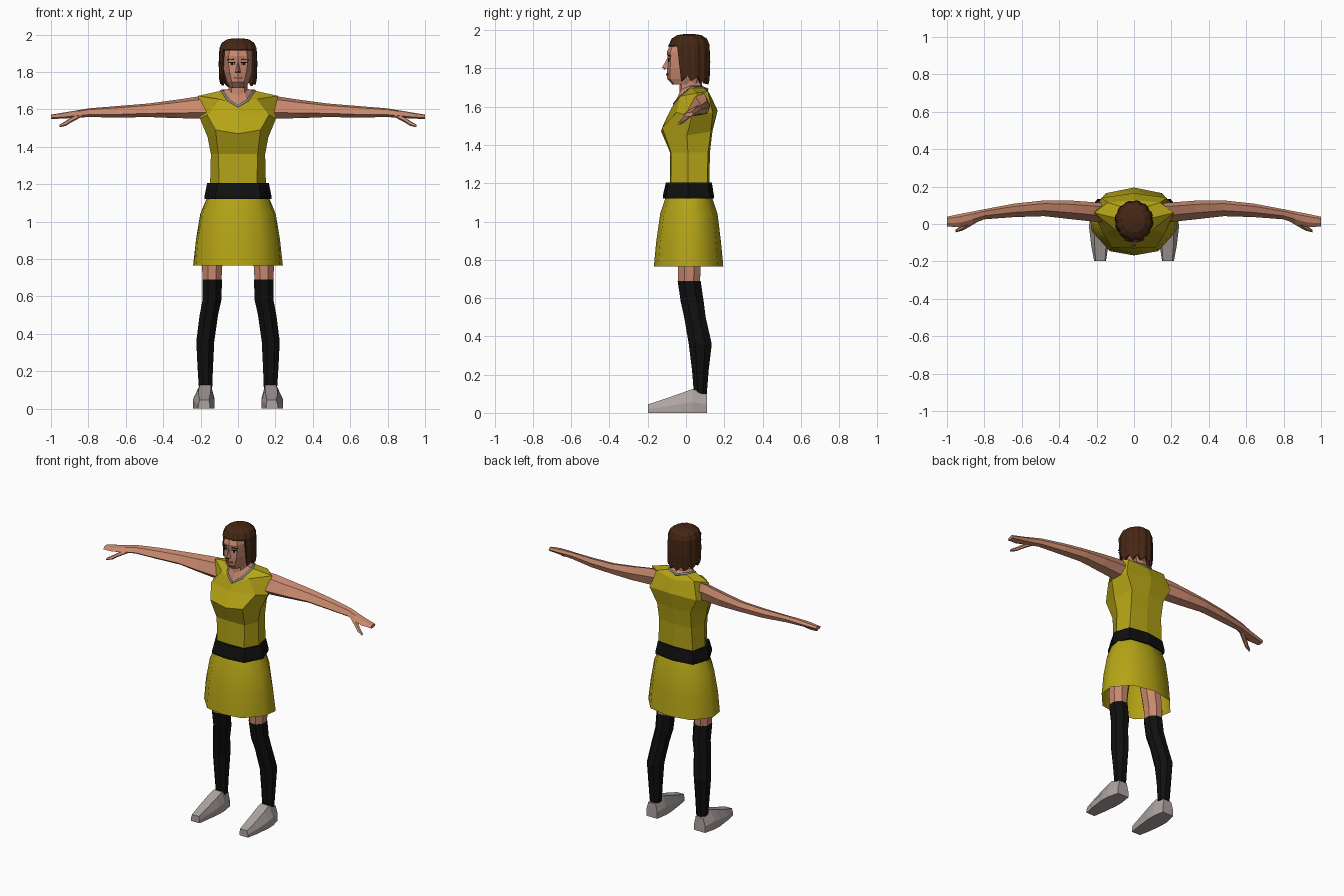
import bpy, bmesh, math

if "Cube" in bpy.data.objects:
    bpy.data.objects.remove(bpy.data.objects["Cube"])

def material(name, rgb):
    m = bpy.data.materials.new(name)
    m.diffuse_color = (*rgb, 1)
    m.use_nodes = True
    m.node_tree.nodes["Principled BSDF"].inputs["Base Color"].default_value = m.diffuse_color
    return m

SKIN = material("skin", (0.58, 0.25, 0.155))
YELLOW = material("yellow_cloth", (0.46, 0.37, 0.008))
BLACK = material("black_cloth", (0.005, 0.005, 0.005))
GREY = material("shoe_grey", (0.42, 0.37, 0.36))
TRIM = material("collar_grey", (0.25, 0.25, 0.27))
HAIR = material("hair_brown", (0.06, 0.02, 0.007))
WHITE = material("eye_white", (0.6, 0.55, 0.5))
LIP = material("lip_red", (0.3, 0.08, 0.06))

def build(name, verts, faces, mat, smooth=None, mirror=False):
    me = bpy.data.meshes.new(name)
    me.from_pydata(verts, [], faces)
    bm = bmesh.new()
    bm.from_mesh(me)
    bmesh.ops.recalc_face_normals(bm, faces=bm.faces)
    bm.to_mesh(me)
    bm.free()
    me.materials.append(mat)
    ob = bpy.data.objects.new(name, me)
    bpy.context.collection.objects.link(ob)
    if mirror:
        ob.modifiers.new("mirror", "MIRROR").use_mirror_merge = False
    if smooth:
        bpy.ops.object.select_all(action="DESELECT")
        ob.select_set(True)
        bpy.context.view_layer.objects.active = ob
        bpy.ops.object.shade_smooth_by_angle(angle=math.radians(smooth))
    return ob

def loft(name, rings, mat, caps=(True, True), **kw):
    """Skin a stack of closed rings that share one point count."""
    n = len(rings[0])
    faces = [(r*n + i, r*n + (i+1) % n, (r+1)*n + (i+1) % n, (r+1)*n + i)
             for r in range(len(rings) - 1) for i in range(n)]
    if caps[0]:
        faces.append(tuple(range(n)))
    if caps[1]:
        faces.append(tuple((len(rings)-1)*n + i for i in range(n)))
    return build(name, [p for r in rings for p in r], faces, mat, **kw)

def sym(z, *half):
    """Full ring from its right half, front centre to back centre."""
    pts = [(p[0], p[1], p[2] if len(p) > 2 else z) for p in half]
    return pts + [(-x, y, h) for x, y, h in pts[-2:0:-1]]

def oval(z, x0, x1, y0, y1, n=8):
    return [((x0+x1)/2 + (x1-x0)/2*math.cos(a)*1.04, (y0+y1)/2 + (y1-y0)/2*math.sin(a)*1.04, z)
            for a in [2*math.pi*(i+.5)/n for i in range(n)]]

def plate(name, c, size, mat, turn=0, tilt=0, mirror=True):
    v = []
    for i in range(8):
        x, y, z = [s/2*(1 if i >> k & 1 else -1) for k, s in enumerate(size)]
        x, z = x*math.cos(tilt) - z*math.sin(tilt), x*math.sin(tilt) + z*math.cos(tilt)
        v.append((c[0] + x*math.cos(turn) - y*math.sin(turn),
                  c[1] + x*math.sin(turn) + y*math.cos(turn), c[2] + z))
    f = [(0, 1, 3, 2), (4, 5, 7, 6), (0, 1, 5, 4), (2, 3, 7, 6), (0, 2, 6, 4), (1, 3, 7, 5)]
    return build(name, v, f, mat, mirror=mirror)

# top: waist to neckline
neckline = sym(0, (0, -.062, 1.615), (.05, -.035, 1.645), (.088, .03, 1.7), (.06, .09, 1.7), (0, .11, 1.69))
loft("top", [
    sym(1.17, (0, -.085), (.10, -.08), (.15, .01), (.13, .11), (0, .122)),
    sym(1.36, (0, -.083), (.105, -.078), (.145, .01), (.12, .115), (0, .125)),
    sym(1.47, (0, -.13), (.12, -.125, 1.49), (.162, .005, 1.45), (.125, .13), (0, .138)),
    sym(1.57, (0, -.088), (.165, -.05), (.203, .03, 1.55), (.175, .14), (0, .165, 1.58)),
    sym(1.66, (0, -.066, 1.61), (.10, -.03, 1.655), (.213, .06, 1.672), (.14, .115, 1.68), (0, .128, 1.66)),
    neckline], YELLOW, caps=(True, False))

# collar trim around the neckline
cu = bpy.data.curves.new("collar", "CURVE")
cu.dimensions = "3D"
cu.bevel_depth, cu.bevel_resolution = .008, 0
sp = cu.splines.new("POLY")
sp.points.add(len(neckline) - 1)
for p, co in zip(sp.points, neckline):
    p.co = (*co, 1)
sp.use_cyclic_u = True
cu.materials.append(TRIM)
collar = bpy.data.objects.new("collar", cu)
bpy.context.collection.objects.link(collar)
bpy.ops.object.select_all(action="DESELECT")
collar.select_set(True)
bpy.context.view_layer.objects.active = collar
bpy.ops.object.convert(target="MESH")

# neck and chest opening
loft("neck", [[(x*.98, y, z - .002) for x, y, z in neckline],
     sym(1.69, (0, -.035, 1.67), (.035, -.025), (.052, .025, 1.71), (.04, .075, 1.71), (0, .085, 1.71)),
     sym(1.76, (0, -.03), (.035, -.02), (.05, .025), (.04, .07), (0, .08))], SKIN)

# belt
loft("belt", [
    sym(1.12, (0, -.12), (.12, -.105), (.18, .01), (.14, .125), (0, .147)),
    sym(1.14, (0, -.12), (.12, -.105), (.178, .01), (.14, .125), (0, .145)),
    sym(1.205, (0, -.105), (.11, -.09), (.165, .01), (.13, .115), (0, .135))], BLACK)

# flared skirt, open at the hem
loft("skirt", [
    sym(.765, (0, -.168), (.13, -.145), (.225, -.04), (.24, .06), (.15, .165), (0, .195)),
    sym(.9, (0, -.155), (.125, -.135), (.215, -.035), (.225, .055), (.145, .155), (0, .182)),
    sym(1.04, (0, -.135), (.115, -.115), (.19, -.03), (.202, .05), (.135, .14), (0, .165)),
    sym(1.13, (0, -.105), (.10, -.09), (.155, -.025), (.165, .045), (.12, .115), (0, .135))],
    YELLOW, caps=(False, True), smooth=60)

# legs and socks
loft("leg", [oval(1.02, .04, .17, -.06, .08), oval(.76, .082, .195, -.045, .078),
     oval(.68, .087, .19, -.043, .076)], SKIN, mirror=True)
loft("sock", [oval(.69, .083, .193, -.046, .079), oval(.58, .087, .192, -.03, .095),
     oval(.5, .105, .207, -.012, .105), oval(.36, .125, .225, .012, .137),
     oval(.22, .132, .218, .03, .12), oval(.1, .137, .21, .04, .11)], BLACK, mirror=True)

# shoes: sections from toe to heel (y, inner, outer, top inner, top outer, height)
loft("shoe", [[(a, y, 0), (b, y, 0), (b, y, h*.45), (d, y, h), (c, y, h), (a, y, h*.45)]
     for y, a, b, c, d, h in [(-.198, .15, .213, .155, .205, .045), (-.12, .138, .228, .15, .21, .07),
                              (-.02, .126, .24, .145, .21, .105), (.035, .126, .238, .145, .205, .125),
                              (.11, .138, .22, .15, .205, .095)]], GREY, mirror=True)

# arms: faceted sections from shoulder to finger tips
SECTION = [(.6, 1), (-.3, .7), (-1, -.45), (-.4, -1), (.7, -.8), (1, .2)]
def limb(name, stations):
    loft(name, [[(x, yc + a*hy, zc + b*hz) for a, b in SECTION] for x, yc, zc, hy, hz in stations],
         SKIN, mirror=True)
limb("arm", [(.15, .06, 1.612, .052, .06), (.21, .064, 1.61, .052, .059), (.33, .075, 1.602, .05, .049),
             (.48, .084, 1.595, .042, .036), (.64, .073, 1.587, .036, .031), (.80, .052, 1.582, .027, .023),
             (.86, .035, 1.575, .032, .02), (.93, .018, 1.567, .036, .016), (1.0, .013, 1.56, .026, .012)])
limb("thumb", [(.83, .035, 1.575, .02, .013), (.885, .0, 1.548, .018, .014), (.92, -.022, 1.525, .014, .013),
               (.955, -.038, 1.511, .007, .007)])

# head
loft("head", [
    sym(1.715, (0, -.07), (.028, -.06), (.043, -.02), (.045, .05), (0, .06)),
    sym(1.745, (0, -.098), (.033, -.085), (.058, -.02), (.055, .06), (0, .085)),
    sym(1.80, (0, -.10), (.045, -.083), (.075, -.01), (.065, .06), (0, .1)),
    sym(1.845, (0, -.095), (.05, -.08), (.08, 0), (.065, .06), (0, .1)),
    sym(1.885, (0, -.1), (.05, -.083), (.08, 0), (.065, .06), (0, .1)),
    sym(1.925, (0, -.083), (.042, -.067), (.07, 0), (.055, .06), (0, .085)),
    sym(1.955, (0, -.045), (.02, -.035), (.04, 0), (.03, .05), (0, .06))], SKIN)
build("nose", [(0, -.095, 1.858), (0, -.126, 1.803), (.018, -.088, 1.797), (-.018, -.088, 1.797)],
      [(0, 1, 2), (0, 1, 3), (1, 2, 3), (0, 2, 3)], SKIN)

# face details
T = math.radians(17)
plate("eye", (.034, -.086, 1.843), (.03, .006, .012), WHITE, T)
plate("pupil", (.034, -.0885, 1.843), (.013, .006, .013), BLACK, T)
plate("eyelid", (.034, -.0875, 1.851), (.034, .007, .004), BLACK, T)
plate("brow", (.036, -.088, 1.867), (.038, .008, .006), HAIR, T, -.1)
plate("lips", (.011, -.0965, 1.768), (.024, .007, .011), LIP, T)
plate("nostril", (.006, -.113, 1.797), (.007, .008, .005), BLACK, T)

# hair: grooved shell, short fringe in front, ragged curtain at sides and back
N = 36
columns = []
for i in range(N):
    a = 2*math.pi*(i + .5)/N
    front = math.sin(a) < -.5
    low = 1.915 if front else 1.735 + .014*(i % 3) - .018*max(0, math.sin(a))
    groove = 1.0 if i % 3 else .945
    columns.append((a, low, groove))
hair_rings = []
for k, scale in enumerate([1.04, 1.04, 1, .88, .6, .2]):
    ring = []
    for a, low, g in columns:
        z = [low, (low + 1.925)/2, 1.925, 1.955, 1.974, 1.98][k]
        s = scale*g if z > 1.9 or k else scale*g*.97
        ring.append((.1*s*math.cos(a), .017 + .106*s*math.sin(a), z))
    hair_rings.append(ring)
hair = loft("hair", hair_rings, HAIR, caps=(False, True))
shell = hair.modifiers.new("thickness", "SOLIDIFY")
shell.thickness, shell.offset = .012, -1
